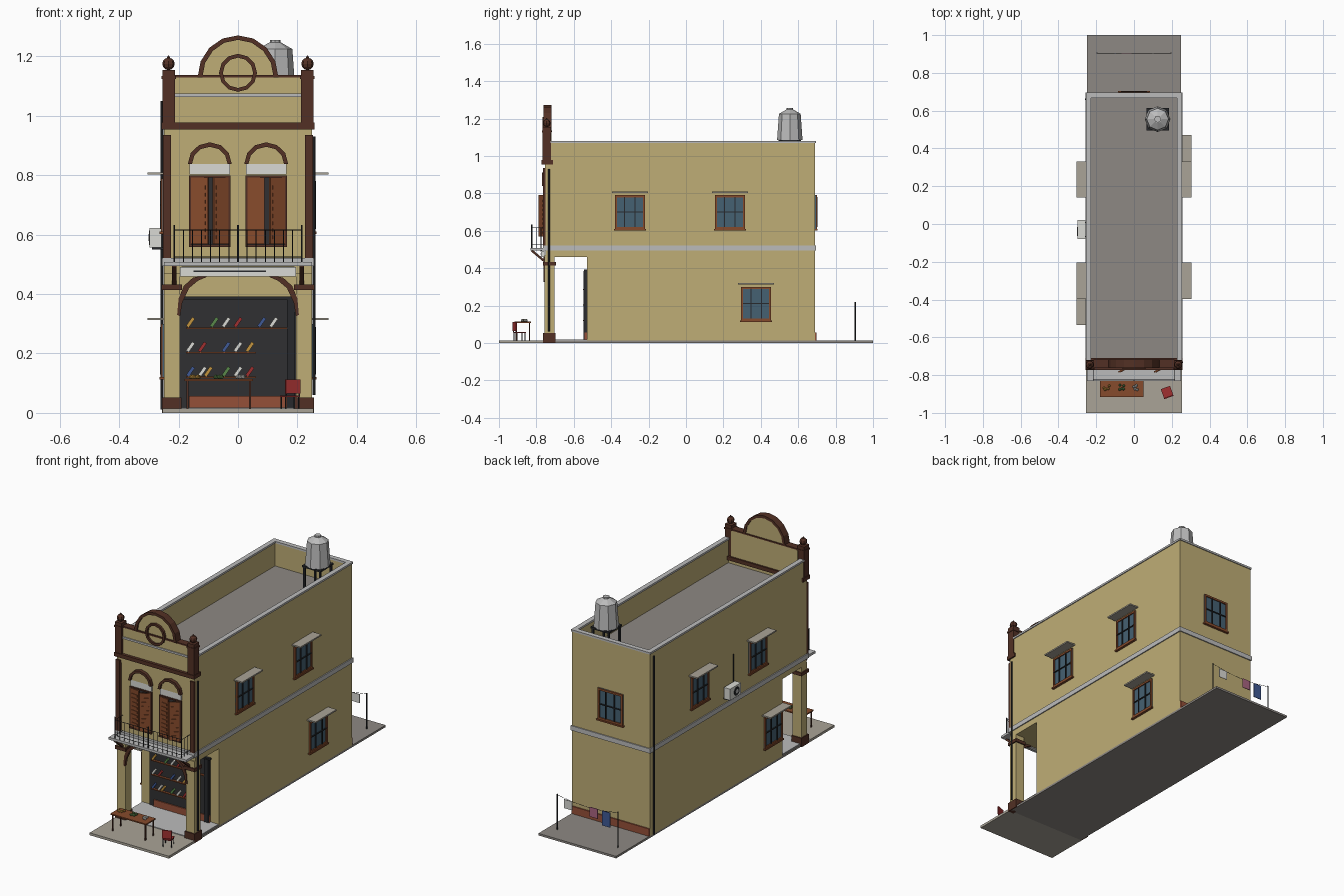
import bpy, bmesh, math, random
from mathutils import Vector, Matrix

if "Cube" in bpy.data.objects:
    bpy.data.objects.remove(bpy.data.objects["Cube"])
random.seed(4)

COL = dict(wall=(.52,.42,.18), brown=(.085,.03,.018), wood=(.24,.07,.025), brick=(.3,.08,.04),
           dark=(.03,.03,.032), iron=(.02,.022,.025), glass=(.06,.12,.17), trim=(.5,.5,.5),
           roof=(.27,.25,.23), pave=(.4,.37,.31), white=(.7,.7,.66), red=(.35,.03,.03),
           pink=(.4,.13,.22), blue=(.05,.1,.3), green=(.1,.25,.07), gold=(.55,.3,.05))
MAT = {}
for k, c in COL.items():
    MAT[k] = bpy.data.materials.new(k)
    MAT[k].diffuse_color = (*c, 1)

def finish(name, bm, mat):
    bmesh.ops.recalc_face_normals(bm, faces=bm.faces)
    me = bpy.data.meshes.new(name)
    bm.to_mesh(me); bm.free()
    me.materials.append(MAT[mat])
    ob = bpy.data.objects.new(name, me)
    bpy.context.collection.objects.link(ob)
    return ob

def boxes(name, mat, *specs):
    """Several boxes (x0,x1,y0,y1,z0,z1) in one object."""
    bm = bmesh.new()
    for x0, x1, y0, y1, z0, z1 in specs:
        m = Matrix.Translation(((x0+x1)/2, (y0+y1)/2, (z0+z1)/2)) @ Matrix.Diagonal((x1-x0, y1-y0, z1-z0, 1))
        bmesh.ops.create_cube(bm, size=1, matrix=m)
    return finish(name, bm, mat)

def both(x0, x1, *r):
    return (x0, x1, *r), (-x1, -x0, *r)

def tilted(name, mat, loc, size, ang, axis):
    bm = bmesh.new()
    bmesh.ops.create_cube(bm, size=1, matrix=Matrix.Translation(loc) @ Matrix.Rotation(ang, 4, axis) @ Matrix.Diagonal((*size, 1)))
    return finish(name, bm, mat)

def rods(name, mat, r, *segs, sides=6, r2=None):
    bm = bmesh.new()
    for a, b in segs:
        a, b = Vector(a), Vector(b)
        m = Matrix.Translation((a+b)/2) @ (b-a).to_track_quat('Z', 'Y').to_matrix().to_4x4()
        bmesh.ops.create_cone(bm, cap_ends=True, segments=sides, radius1=r, radius2=r if r2 is None else r2, depth=(b-a).length, matrix=m)
    return finish(name, bm, mat)

def prism(name, mat, pts, y0, y1):
    """Outline in the front plane, extruded along y."""
    bm = bmesh.new()
    f = bm.faces.new([bm.verts.new((x, y0, z)) for x, z in pts])
    g = bmesh.ops.extrude_face_region(bm, geom=[f])
    bmesh.ops.translate(bm, verts=[v for v in g['geom'] if isinstance(v, bmesh.types.BMVert)], vec=(0, y1-y0, 0))
    return finish(name, bm, mat)

def arc(cx, cz, rx, rz, n):
    return [(cx+rx*math.cos(math.pi*i/n), cz+rz*math.sin(math.pi*i/n)) for i in range(n+1)]

# plots and floors
boxes('base_slab', 'roof', (-.25,.25,-.75,1,0,.012))
boxes('front_pavement', 'pave', (-.255,.255,-1,-.75,0,.014))
boxes('porch_floor', 'trim', (-.245,.245,-.75,-.53,.01,.018))

# main body and roof parapet
boxes('ground_floor_walls', 'wall', (-.25,.25,-.53,.69,.01,.47))
boxes('upper_floor_walls', 'wall', (-.25,.25,-.75,.69,.46,.93))
boxes('roof_deck', 'roof', (-.235,.235,-.725,.675,.925,.935))
boxes('roof_parapet', 'wall', *both(.232,.25,-.725,.69,.93,1.07), (-.25,.25,.672,.69,.93,1.07))
boxes('parapet_coping', 'trim', *both(.227,.255,-.725,.695,1.07,1.081), (-.255,.255,.667,.695,1.07,1.081))
boxes('floor_band', 'trim', *both(.25,.256,-.755,.695,.495,.522), (-.256,.256,.69,.696,.495,.522), (-.256,.256,-.765,-.75,.495,.522))
boxes('rear_plinth', 'brick', (-.25,.25,.69,.697,.01,.055))

# porch pillars with bases, capitals and curved brackets
boxes('porch_pillars', 'wall', *both(.195,.25,-.757,-.703,.01,.47))
boxes('pillar_bases', 'brown', *both(.19,.256,-.764,-.697,0,.052))
boxes('pillar_capitals', 'brown', *both(.188,.257,-.765,-.696,.413,.432))
for s, n in ((1, 'right'), (-1, 'left')):
    out = [(.195,.325), (.188,.37), (.165,.42), (.135,.445), (.105,.458)]
    inn = [(.12,.462), (.152,.455), (.182,.428), (.2,.385), (.205,.33)]
    prism(n+'_porch_bracket', 'brown', [(s*x, z) for x, z in out+inn], -.762, -.745)
    tilted(n+'_balcony_strut', 'brown', (s*.215,-.79,.465), (.015,.012,.09), math.radians(50), 'X')

# shop front with shelves and goods
boxes('shop_opening', 'dark', (-.195,.195,-.537,-.525,.018,.39))
boxes('shop_lintel', 'iron', (-.2,.2,-.545,-.53,.382,.392))
boxes('shop_plinth', 'brick', (-.165,.195,-.543,-.53,.018,.057))
boxes('shop_shutter_leaf', 'iron', (.165,.192,-.548,-.535,.018,.385))
rows = ((.283, .165, (-.16,-.08,-.04,0,.08,.12)), (.2, .06, (-.16,-.12,-.04,0,.04)), (.117, .06, (-.16,-.12,-.1,-.04,0,.04)))
goods = ('gold', 'green', 'white', 'red', 'blue', 'white')
for i, (z, x1, xs) in enumerate(rows):
    boxes('shop_shelf_%d' % i, 'wood', (-.175,x1,-.55,-.537,z,z+.005))
    for j, x in enumerate(xs):
        tilted('shelf_goods_%d_%d' % (i, j), goods[(j+i*2) % 6], (x,-.543,z+.022), (.011,.01,.036), math.radians(35), 'Y')

# facade pilasters, cornice and parapet
boxes('facade_pilasters', 'brown', *both(.226,.252,-.765,-.75,.522,.935))
boxes('facade_cornice', 'brown', (-.258,.258,-.772,-.71,.955,.977))
boxes('facade_upper_wall', 'wall', (-.25,.25,-.755,-.72,.92,.957), (-.215,.215,-.755,-.72,.97,1.13))
boxes('facade_string_course', 'trim', (-.213,.213,-.761,-.75,1.064,1.075))
boxes('facade_top_coping', 'brown', (-.215,.215,-.76,-.717,1.129,1.137))
boxes('parapet_posts', 'brown', *both(.212,.255,-.768,-.722,.975,1.155))
boxes('post_caps', 'brown', *both(.209,.258,-.771,-.719,1.125,1.135))
for s, n in ((1, 'right'), (-1, 'left')):
    bm = bmesh.new()
    bmesh.ops.create_uvsphere(bm, u_segments=8, v_segments=6, radius=.021, matrix=Matrix.Translation((s*.234,-.745,1.175)))
    finish(n+'_finial_ball', bm, 'brown')
    rods(n+'_finial_tip', 'brown', .01, ((s*.234,-.745,1.188), (s*.234,-.745,1.203)), r2=.002)

# arched gable with ring medallion
prism('gable_panel', 'wall', arc(0,1.13,.122,.128,8), -.752, -.722)
prism('gable_trim', 'brown', arc(0,1.13,.136,.141,8) + arc(0,1.13,.12,.126,8)[::-1], -.762, -.718)
ring = arc(0,1.145,.064,.064,6) + arc(0,1.145,.051,.051,6)[::-1]
for s in (1, -1):
    prism('medallion_half', 'brown', [(x, 1.145+s*(z-1.145)) for x, z in ring], -.766, -.75)

# arched facade doors with louvred shutters
for cx, n in ((-.095, 'left'), (.095, 'right')):
    boxes(n+'_door_recess', 'dark', (cx-.066,cx+.066,-.753,-.745,.565,.795))
    boxes(n+'_door_frame', 'brown', *[(cx+a,cx+b,-.762,-.748,.56,.8) for a, b in ((-.07,-.063),(.063,.07))],
          (cx-.07,cx+.07,-.762,-.748,.793,.8), (cx-.07,cx+.07,-.765,-.748,.558,.567))
    boxes(n+'_transom', 'white', (cx-.068,cx+.068,-.757,-.748,.802,.84))
    prism(n+'_lunette', 'wall', arc(cx,.838,.062,.06,6), -.758, -.748)
    prism(n+'_arch_hood', 'brown', arc(cx,.838,.074,.073,6) + arc(cx,.838,.06,.058,6)[::-1], -.77, -.748)
    for s, a in ((-1, 8), (1, 28)):
        w = .058
        specs = [(0,w,-.004,.004,.568,.792)] + [(.009,w-.009,-.007,0,z,z+.012) for z in [.585+.024*k for k in range(8)]]
        leaf = boxes(n+'_shutter_leaf', 'wood', *[((-q[1], -q[0]) if s > 0 else q[:2]) + q[2:] for q in specs])
        leaf.location = (cx+s*.063,-.757,0)
        leaf.rotation_euler.z = math.radians(s*a)

# balcony, fascia board and railing
boxes('balcony_slab', 'trim', (-.25,.25,-.832,-.75,.494,.508))
boxes('balcony_fascia', 'white', (-.195,.195,-.775,-.757,.46,.492))
boxes('fascia_frame', 'iron', (-.15,.095,-.778,-.77,.474,.479), (-.19,.19,-.778,-.77,.489,.493))
segs = []
for z in (.525, .615):
    p = [(-.215,-.75,z), (-.215,-.825,z), (.215,-.825,z), (.215,-.75,z)]
    segs += list(zip(p, p[1:]))
segs += [((-.215+.0307*i,-.825,.505), (-.215+.0307*i,-.825,.615)) for i in range(15)]
segs += [((s*.215,y,.505), (s*.215,y,.615)) for s in (1, -1) for y in (-.775,-.8)]
rods('balcony_railing', 'iron', .0017, *segs, sides=4)
rods('railing_posts', 'iron', .003, *[((x,-.825,.505), (x,-.825,.632)) for x in (-.215,0,.215)])

# barred windows: built facing +x at the origin, then turned onto each wall
def window(n, loc, turn, awning=True):
    w, h, parts = .08, .09, []
    parts.append(boxes(n+'_glass', 'glass', (-.002,.004,-w,w,-h,h)))
    parts.append(boxes(n+'_frame', 'wood', *[(-.002,.01,a,b,-h,h) for a, b in ((-w,-w+.011),(w-.011,w))],
                 *[(-.002,.01,-w,w,a,b) for a, b in ((-h,-h+.011),(h-.011,h))], (-.002,.014,-w-.006,w+.006,-h-.008,-h)))
    bars = [(.006,.012,y-.0025,y+.0025,-h+.01,h-.01) for y in (-.028,.028)]
    parts.append(boxes(n+'_bars', 'iron', *bars, (.006,.012,-w+.01,w-.01,-.0025,.0025)))
    if awning:
        parts.append(boxes(n+'_awning', 'pave', (-.002,.055,-.096,.096,h+.012,h+.02)))
    for p in parts:
        p.location = loc
        p.rotation_euler.z = turn
for i, (y, z) in enumerate(((-.3,.7), (.235,.7), (.375,.21))):
    window('right_window_%d' % i, (.25,y,z), 0)
for i, (y, z) in enumerate(((-.3,.7), (.235,.7), (-.44,.21))):
    window('left_window_%d' % i, (-.25,y,z), math.pi)
window('rear_window', (0,.69,.7), math.pi/2, False)

# cooling unit and pipes
boxes('cooling_unit', 'white', (-.298,-.258,-.08,.02,.557,.623))
rods('unit_fan', 'iron', .024, ((-.296,-.04,.59), (-.3005,-.04,.59)), sides=12)
rods('unit_fan_hub', 'trim', .012, ((-.296,-.04,.59), (-.302,-.04,.59)), sides=12)
boxes('unit_brackets', 'iron', *[(-.29,-.25,y,y+.006,.55,.557) for y in (-.07,.005)])
rods('unit_pipe', 'iron', .003, ((-.254,-.075,.6), (-.254,-.075,.78)))
rods('drain_pipes', 'iron', .005, ((-.256,.66,.012), (-.256,.66,1.05)), ((.256,-.733,.06), (.256,-.733,.93)))

# water tank on a stand
tx, ty = .125, .555
rods('tank_body', 'trim', .068, ((tx,ty,1.085), (tx,ty,1.225)), sides=8, r2=.058)
rods('tank_lid', 'trim', .058, ((tx,ty,1.225), (tx,ty,1.247)), sides=8, r2=.02)
rods('tank_cap', 'trim', .018, ((tx,ty,1.245), (tx,ty,1.256)), sides=8)
boxes('tank_stand', 'iron', (tx-.06,tx+.06,ty-.06,ty+.06,1.075,1.085),
      *[(tx+a-.005,tx+a+.005,ty+b-.005,ty+b+.005,.93,1.08) for a in (-.05,.05) for b in (-.05,.05)])

# street table with produce, and a stool chair
boxes('table_top', 'wood', (-.18,.05,-.917,-.828,.107,.114))
boxes('table_legs', 'brown', *[(x-.003,x+.003,y-.003,y+.003,.012,.108) for x in (-.17,.04) for y in (-.908,-.837)])
for x, m in ((-.145, 'gold'), (-.065, 'green'), (.005, 'white')):
    bm = bmesh.new()
    for k in range(5):
        p = (x+random.uniform(-.016,.016), -.865+random.uniform(-.014,.014), .121)
        bmesh.ops.create_icosphere(bm, subdivisions=1, radius=.008, matrix=Matrix.Translation(p))
    finish(m+'_produce', bm, m)
chair = [boxes('chair_seat', 'red', (-.026,.026,-.026,.026,.053,.059)),
         boxes('chair_back', 'red', (-.026,.026,-.03,-.024,.065,.113)),
         boxes('chair_legs', 'iron', *[(a-.002,a+.002,b-.002,b+.002,.012,.056) for a in (-.023,.023) for b in (-.023,.023)],
               *[(a-.002,a+.002,-.028,-.024,.055,.07) for a in (-.023,.023)])]
for c in chair:
    c.location = (.175,-.89,0)
    c.rotation_euler.z = math.radians(20)

# rear clothes line
rods('line_posts', 'iron', .003, *[((x,.905,.01), (x,.905,.22)) for x in (-.195,.195)])
line = [(x, .905, .195+.02*(x/.195)**2) for x in (-.195,-.1,0,.1,.195)]
rods('clothes_line', 'iron', .0012, *zip(line, line[1:]), sides=4)
for x, h, m in ((.125,.05,'white'), (-.04,.055,'pink'), (-.12,.085,'blue')):
    boxes(m+'_cloth', m, (x-.026,x+.026,.9035,.9065,.2-h,.201))

for m in bpy.data.materials:
    if m.users and not m.is_grease_pencil:
        m.use_nodes = True
        m.node_tree.nodes["Principled BSDF"].inputs["Base Color"].default_value = m.diffuse_color
